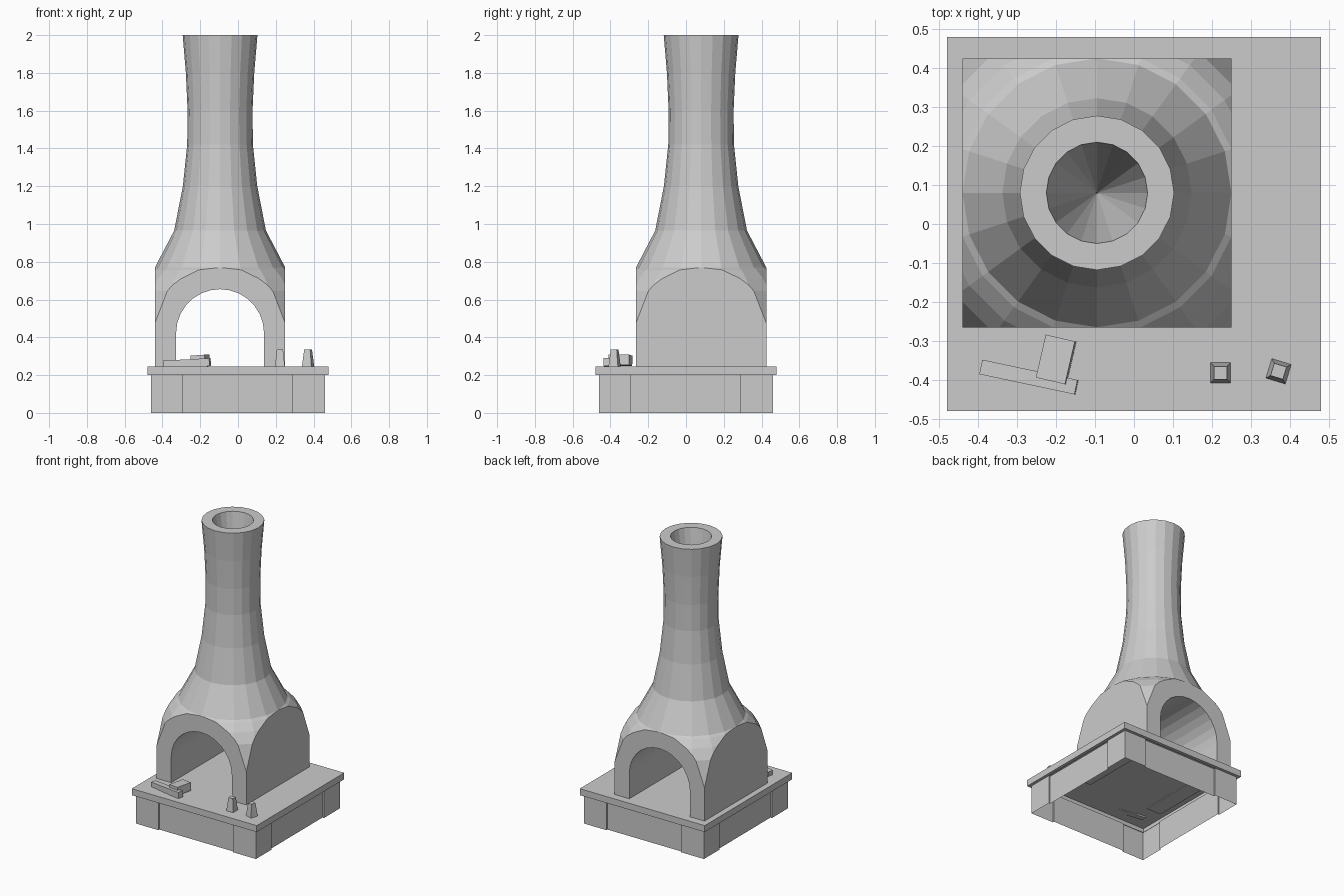
import bpy, bmesh, math
from mathutils import Matrix, Vector

if "Cube" in bpy.data.objects:
    bpy.data.objects.remove(bpy.data.objects["Cube"])

stone = bpy.data.materials.new("light_grey_stone")
stone.diffuse_color = (0.6, 0.6, 0.6, 1)
stone.use_nodes = True
stone.node_tree.nodes["Principled BSDF"].inputs["Base Color"].default_value = stone.diffuse_color

CX, CY, HALF = -0.095, 0.08, 0.345      # oven centre and half width
TOP = 0.245                             # top of the plinth slab


def make(name, bm, recalc=True):
    if recalc:
        bmesh.ops.recalc_face_normals(bm, faces=bm.faces[:])
    me = bpy.data.meshes.new(name)
    bm.to_mesh(me)
    bm.free()
    me.materials.append(stone)
    ob = bpy.data.objects.new(name, me)
    bpy.context.collection.objects.link(ob)
    return ob


def box(name, size, loc, rot=(0, 0, 0), taper=1.0):
    bm = bmesh.new()
    bmesh.ops.create_cube(bm, size=1)
    for v in bm.verts:
        k = taper if v.co.z > 0 else 1
        v.co = Vector((v.co.x * size[0] * k, v.co.y * size[1] * k, v.co.z * size[2]))
    ob = make(name, bm)
    ob.location = loc
    ob.rotation_euler = [math.radians(a) for a in rot]
    return ob


def prism(name, pts, depth_vec, caps=True):
    # extrude a closed outline along a vector
    bm = bmesh.new()
    a = [bm.verts.new(p) for p in pts]
    b = [bm.verts.new(Vector(p) + Vector(depth_vec)) for p in pts]
    n = len(pts)
    for i in range(n):
        j = (i + 1) % n
        bm.faces.new((a[i], a[j], b[j], b[i]))
    if caps:
        bm.faces.new(a[::-1])
        bm.faces.new(b)
    return make(name, bm, caps)


def boolean(target, cutter, op):
    cutter.hide_render = True
    m = target.modifiers.new(op, 'BOOLEAN')
    m.object, m.operation, m.solver = cutter, op, 'EXACT'
    bpy.context.view_layer.objects.active = target
    bpy.ops.object.modifier_apply(modifier=m.name)
    bpy.data.objects.remove(cutter)


# plinth wall: thin open skirt with raised corner blocks
side = [(-0.29, -0.46), (-0.29, -0.449), (0.285, -0.449), (0.285, -0.46), (0.46, -0.46)]
outline = []
for q in range(4):
    turn = Matrix.Rotation(q * math.pi / 2, 3, 'Z')
    outline += [turn @ Vector((x, y, 0)) for x, y in side]
prism("plinth_wall", outline, (0, 0, 0.2), caps=False)

# slab on top, hollow underneath
bm = bmesh.new()
bmesh.ops.create_cube(bm, size=1)
for v in bm.verts:
    v.co = (v.co.x * 0.96, v.co.y * 0.96, TOP if v.co.z > 0 else 0.2)
bm.normal_update()
under = [f for f in bm.faces if f.normal.z < -0.5]
bmesh.ops.inset_region(bm, faces=under, thickness=0.032)
bmesh.ops.delete(bm, geom=under, context='FACES')
make("plinth_slab", bm, recalc=False)

# oven body and chimney: turned profile with a tapering flue
profile = [(0, 0.2), (0.51, 0.2), (0.494, 0.475), (0.447, 0.645), (0.405, 0.712),
           (0.363, 0.757), (HALF, 0.77), (0.243, 0.965), (0.197, 1.2), (0.174, 1.42),
           (0.172, 1.6), (0.181, 1.8), (0.198, 2.0), (0.13, 2.0), (0, 1.2)]
SIDES = 20
bm = bmesh.new()
rings = []
for r, z in profile:
    n = SIDES if r else 1
    rings.append([bm.verts.new((CX + r * math.cos(2 * math.pi * i / SIDES),
                                CY + r * math.sin(2 * math.pi * i / SIDES), z)) for i in range(n)])
for lo, hi in zip(rings, rings[1:]):
    for i in range(SIDES):
        j = (i + 1) % SIDES
        if len(lo) == 1:
            bm.faces.new((lo[0], hi[j], hi[i]))
        elif len(hi) == 1:
            bm.faces.new((lo[i], lo[j], hi[0]))
        else:
            bm.faces.new((lo[i], lo[j], hi[j], hi[i]))
oven = make("oven_and_chimney", bm)

# square off the four sides
boolean(oven, box("side_trim", (2 * HALF, 2 * HALF, 3), (CX, CY, TOP - 0.005 + 1.5)), 'INTERSECT')

# arched tunnel from front to back
R, SPRING, N = 0.233, 0.422, 14
arch = [(CX - R, -1, 0.1), (CX + R, -1, 0.1)]
arch += [(CX + R * math.cos(math.pi * i / N), -1, SPRING + R * math.sin(math.pi * i / N))
         for i in range(N + 1)]
boolean(oven, prism("tunnel_cut", arch, (0, 2, 0)), 'DIFFERENCE')

# loose bricks by the opening
box("long_brick", (0.25, 0.038, 0.042), (-0.27, -0.393, 0.262), (0, -3, -12))
box("short_brick", (0.077, 0.113, 0.055), (-0.2, -0.348, 0.278), (0, -4, -13))

# two tapered pots
for name, x, y, a in (("pot_left", 0.222, -0.382, 0), ("pot_right", 0.371, -0.378, -17)):
    box(name, (0.053, 0.053, 0.095), (x, y, 0.2885), (0, 0, a), taper=0.62)
